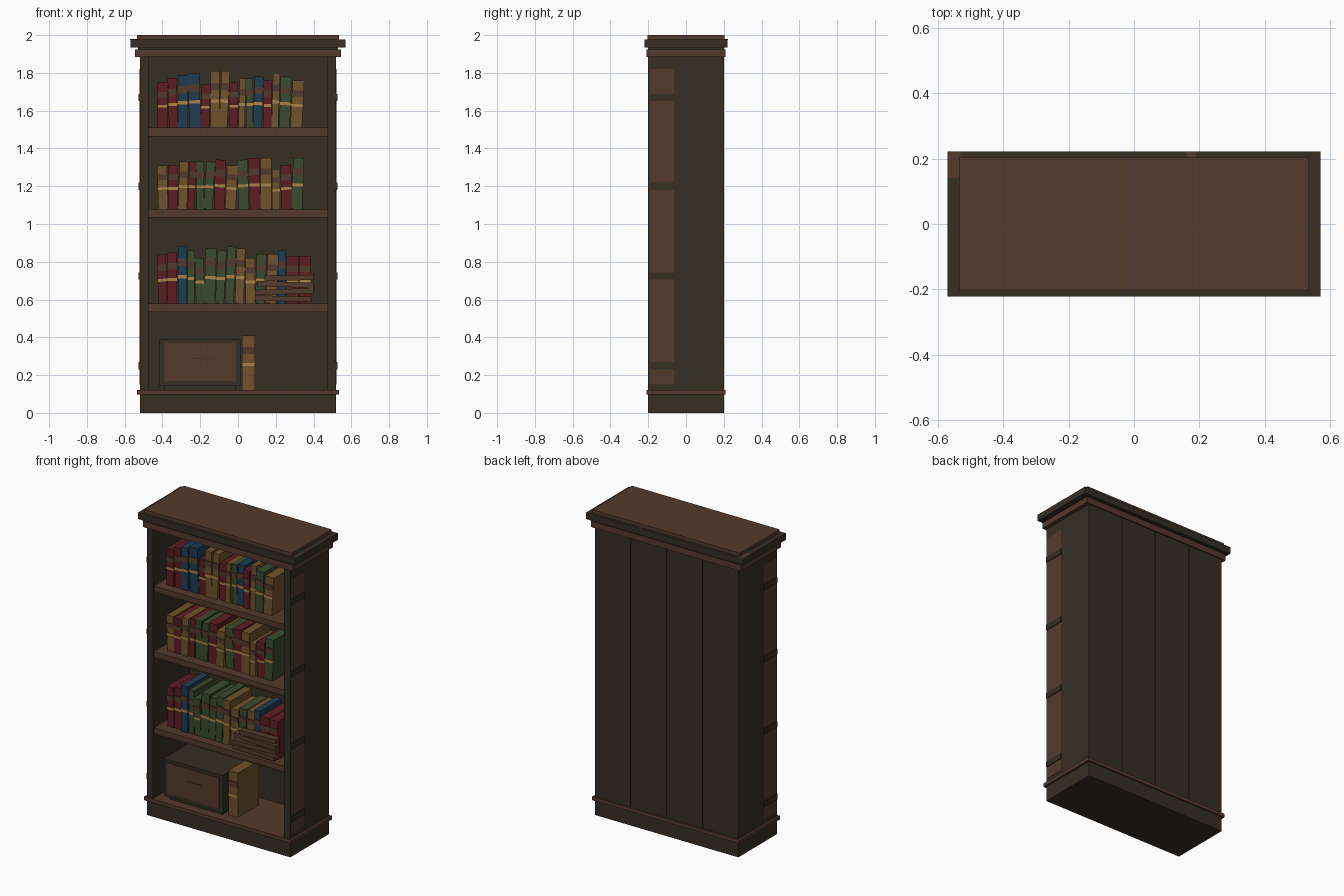
import bpy, random
from mathutils import Matrix, Vector

old = bpy.data.objects.get("Cube")
if old:
    bpy.data.objects.remove(old, do_unlink=True)
random.seed(4)


def material(name, r, g, b):
    """Flat material from 0-255 display values."""
    col = tuple((c / 255 / 1.055 + 0.0521) ** 2.4 for c in (r, g, b)) + (1,)
    m = bpy.data.materials.new(name)
    m.use_nodes = True
    m.diffuse_color = col
    m.node_tree.nodes["Principled BSDF"].inputs["Base Color"].default_value = col
    return m


dark = material("dark wood", 55, 46, 36)
brown = material("brown wood", 84, 58, 45)
gold = material("gilt band", 172, 132, 72)
covers = {
    "r": material("red cover", 92, 30, 34),
    "b": material("blue cover", 30, 60, 80),
    "g": material("green cover", 58, 74, 46),
    "o": material("ochre cover", 112, 82, 44),
}

FACES = [(0, 1, 3, 2), (4, 6, 7, 5), (0, 4, 5, 1), (2, 3, 7, 6), (0, 2, 6, 4), (1, 5, 7, 3)]


def blocks(name, parts, pivot=None, angle=0, axis="Y"):
    """One object out of boxes (material, x range, y range, z range), turned about a pivot."""
    verts, faces, mats, idx = [], [], [], []
    turn = Matrix.Rotation(angle, 3, axis)
    for mat, xs, ys, zs in parts:
        base = len(verts)
        for p in [Vector((x, y, z)) for x in xs for y in ys for z in zs]:
            verts.append(turn @ (p - pivot) + pivot if pivot else p)
        faces += [tuple(base + i for i in f) for f in FACES]
        if mat not in mats:
            mats.append(mat)
        idx += [mats.index(mat)] * 6
    mesh = bpy.data.meshes.new(name)
    mesh.from_pydata(verts, [], faces)
    for m in mats:
        mesh.materials.append(m)
    mesh.polygons.foreach_set("material_index", idx)
    mesh.update()
    ob = bpy.data.objects.new(name, mesh)
    bpy.context.scene.collection.objects.link(ob)
    return ob


def slab(name, mat, hx, hy, z0, z1):
    """Centred slab given by half sizes."""
    return blocks(name, [(mat, (-hx, hx), (-hy, hy), (z0, z1))])


# Plinth and crown mouldings
slab("plinth", dark, 0.52, 0.2, 0, 0.1)
slab("plinth_trim", brown, 0.535, 0.21, 0.097, 0.12)
slab("crown_lower", brown, 0.545, 0.208, 1.885, 1.925)
slab("crown_neck", dark, 0.53, 0.2, 1.92, 1.94)
slab("crown_slab", dark, 0.57, 0.221, 1.935, 1.978)
slab("top_board", brown, 0.535, 0.205, 1.976, 2.0)
blocks("worn_crown_edges", [
    (brown, (-0.571, -0.53), (0.14, 0.222), (1.973, 1.98)),
    (brown, (0.16, 0.19), (0.2, 0.222), (1.973, 1.98))])

# Sides with a front panel strip crossed by raised bands
for side, s in (("left", 1), ("right", -1)):
    blocks(side + "_side", [(dark, sorted((s * 0.475, s * 0.52)), (-0.2, 0.2), (0.1, 1.89))])
    blocks(side + "_panel", [(brown, sorted((s * 0.515, s * 0.522)), (-0.19, -0.063), (0.15, 1.82))])
    blocks(side + "_bands", [
        (dark, sorted((s * 0.51, s * 0.527)), (-0.193, -0.058), (z - 0.019, z + 0.019))
        for z in (0.25, 0.725, 1.2, 1.67)])

# Back boards with narrow grooves
slab_back = blocks("back_lining", [(dark, (-0.48, 0.48), (0.175, 0.194), (0.1, 1.89))])
blocks("back_boards", [
    (dark, (-0.52 + 0.26 * i + 0.002, -0.26 + 0.26 * i - 0.002), (0.19, 0.2), (0.12, 1.885))
    for i in range(4)])

# Shelves with a set-back lower lip
SHELVES = {"upper": 1.51, "middle": 1.08, "lower": 0.58}
for name, z in SHELVES.items():
    blocks(name + "_shelf", [
        (brown, (-0.476, 0.476), (-0.192, 0.18), (z - 0.036, z)),
        (brown, (-0.476, 0.476), (-0.185, 0.18), (z - 0.046, z - 0.036))])


def book(name, colour, x, w, z, h, front=-0.13, tilt=0):
    """Upright book with a brown label and a gilt band on the spine."""
    xs, edge = (x, x + w), (x - 0.001, x + w + 0.001)
    parts = [(covers[colour], xs, (front, front + 0.22), (z, z + h))]
    for mat, lo, hi in ((brown, 0.66, 0.79), (gold, 0.44, 0.5)):
        parts.append((mat, edge, (front - 0.004, front + 0.004), (z + lo * h, z + hi * h)))
    blocks(name, parts, Vector((x + w / 2, 0, z + h / 2)), tilt)


# Book rows: cover colours, widths and heights in hundredths
ROWS = {
    "upper": ("rrbbroorogbrogo",
              (5.5, 5, 5.5, 6.5, 5, 5, 4.7, 5, 3.7, 4, 5, 4.5, 4, 6, 6.5),
              (24, 26, 28, 29, 23, 30, 30, 24, 26, 26, 27, 25, 29, 27, 25)),
    "middle": ("ororggrogroorg".replace(" ", ""),
               (5.5, 5.5, 5, 4, 4.5, 5, 6, 6, 6, 6, 6, 4.5, 6, 6),
               (23, 23, 25, 25, 25, 25, 26, 23, 26, 27, 27, 21, 23, 27)),
    "lower": ("rrbgggggoogobrr",
              (5, 5.5, 5, 4, 5, 6, 5, 5, 5, 5.5, 5.5, 6, 4.5, 6.5, 6.5),
              (26, 27, 30, 28, 24, 29, 28, 30, 29, 24, 26, 26, 28, 25, 25)),
}
for row, (colours, widths, heights) in ROWS.items():
    x = -0.425
    for i, (c, w, h) in enumerate(zip(colours, widths, heights)):
        tilt = random.choice((0, 0, 0.03, -0.03, 0.05))
        book(f"{row}_book_{i + 1}", c, x, w / 100 - 0.003, SHELVES[row], h / 100,
             -0.13 + random.uniform(-0.008, 0.008), tilt)
        x += w / 100 + 0.001

# Loose brown slats lying in front of the lower row
for i, (x0, x1, z, tilt) in enumerate([(0.09, 0.39, 0.605, 0.02), (0.09, 0.4, 0.642, -0.03),
                                       (0.1, 0.4, 0.68, 0.03), (0.14, 0.4, 0.715, -0.02)]):
    blocks(f"loose_slat_{i + 1}", [(brown, (x0, x1), (-0.185, -0.14), (z - 0.014, z + 0.014))],
           Vector(((x0 + x1) / 2, -0.16, z)), tilt)

# Storage box with a framed front, and one book beside it
blocks("storage_box", [
    (dark, (-0.415, 0.012), (-0.175, 0.1), (0.145, 0.39)),
    (dark, (-0.39, -0.01), (-0.15, 0.08), (0.12, 0.146)),
    (brown, (-0.39, -0.01), (-0.181, -0.17), (0.17, 0.37)),
    (dark, (-0.25, -0.13), (-0.183, -0.175), (0.285, 0.289))])
book("bottom_book", "o", 0.022, 0.068, 0.12, 0.29)
